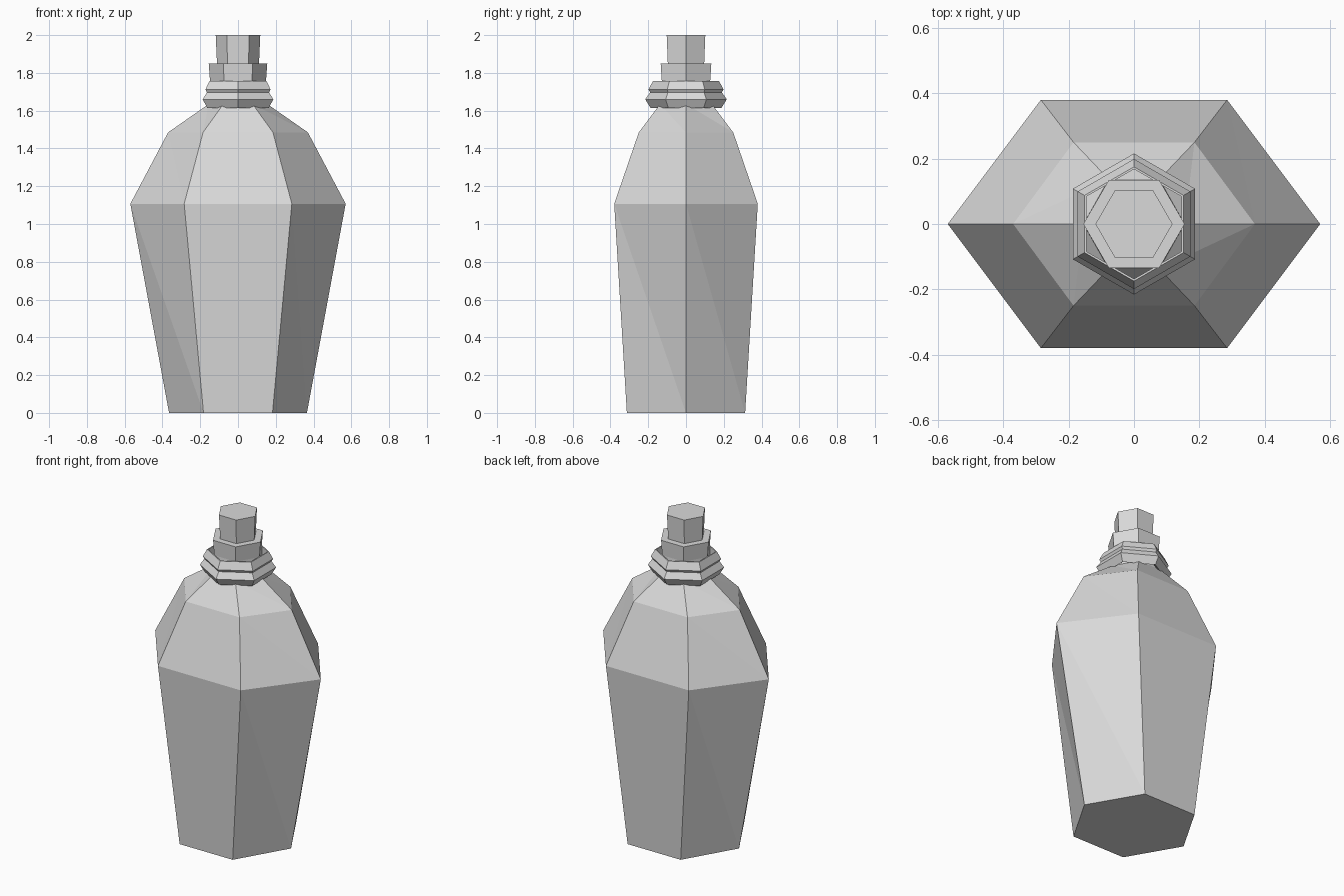
import bpy
import bmesh
from math import cos, sin, pi

cube = bpy.data.objects.get("Cube")
if cube:
    bpy.data.objects.remove(cube, do_unlink=True)

grey = bpy.data.materials.new("light grey")
grey.use_nodes = True
colour = (0.7, 0.7, 0.7, 1.0)
grey.diffuse_color = colour
grey.node_tree.nodes["Principled BSDF"].inputs["Base Color"].default_value = colour

SIDES = 6
POINT_Y = sin(pi / 3)


def hex_ring(bm, rx, ry, z, turn=0.0):
    """Six corners of a hexagon with the given radii along x and y."""
    return [bm.verts.new((rx * cos(turn + i * 2 * pi / SIDES),
                          ry * sin(turn + i * 2 * pi / SIDES), z))
            for i in range(SIDES)]


def bridge(bm, low, high):
    """Join two rings, splitting each warped panel along the same diagonal."""
    for i in range(SIDES):
        j = (i + 1) % SIDES
        bm.faces.new((low[i], low[j], high[i]))
        bm.faces.new((low[j], high[j], high[i]))


def faceted(name, profile, turn=0.0, closed_loop=False):
    """Loft hexagons through (rx, ry, z); cap the ends or close into a ring."""
    bm = bmesh.new()
    rings = [hex_ring(bm, rx, ry, z, turn) for rx, ry, z in profile]
    for low, high in zip(rings, rings[1:]):
        bridge(bm, low, high)
    if closed_loop:
        bridge(bm, rings[-1], rings[0])
    else:
        bm.faces.new(rings[0][::-1])
        bm.faces.new(rings[-1])
    bmesh.ops.recalc_face_normals(bm, faces=bm.faces)
    mesh = bpy.data.meshes.new(name)
    bm.to_mesh(mesh)
    bm.free()
    mesh.materials.append(grey)
    obj = bpy.data.objects.new(name, mesh)
    bpy.context.collection.objects.link(obj)
    return obj


# Bottle: wide flattened body, shoulders and flared neck (x, half depth, z)
bottle = [(0.365, 0.313, 0), (0.57, 0.38, 1.107), (0.37, 0.25, 1.485),
          (0.155, 0.137, 1.635), (0.148, 0.128, 1.755), (0.155, 0.134, 1.85)]
faceted("bottle", [(x, y / POINT_Y, z) for x, y, z in bottle])

# Stopper standing in the neck
faceted("stopper", [(r, r, z) for r, z in
                    ((0.111, 1.845), (0.118, 2.0))])

# Grooved collar, turned so that a corner faces front
collar = [(0.188, 1.615), (0.216, 1.66), (0.19, 1.697), (0.199, 1.712),
          (0.175, 1.757), (0.168, 1.757), (0.168, 1.63)]
faceted("neck_collar", [(r, r, z) for r, z in collar],
        turn=pi / 6, closed_loop=True)
